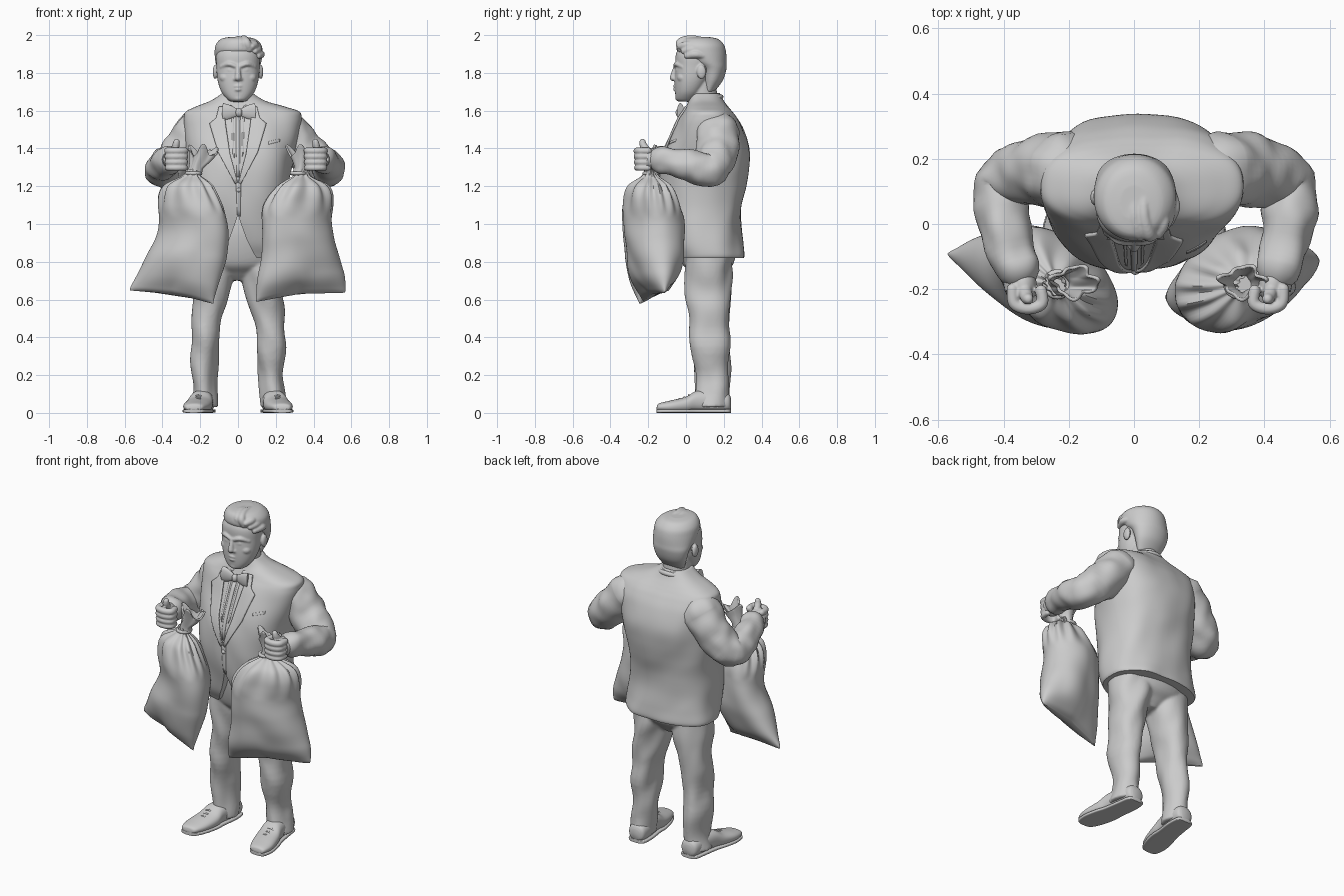
import bpy, bmesh, math
from mathutils import Vector, Matrix, noise
from mathutils.bvhtree import BVHTree

if "Cube" in bpy.data.objects:
    bpy.data.objects.remove(bpy.data.objects["Cube"])
ops = bpy.ops.object

def spline(rows, steps):
    """Catmull-Rom resampling of a list of equal-length tuples."""
    out, last = [], len(rows) - 1
    for i in range(last):
        quad = [rows[max(0, min(last, j))] for j in (i - 1, i, i + 1, i + 2)]
        for t in (k / steps for k in range(steps)):
            out.append([0.5 * (2 * q + (r - p) * t + (2 * p - 5 * q + 4 * r - s) * t * t
                               + (3 * q - p - 3 * r + s) * t ** 3) for p, q, r, s in zip(*quad)])
    return out + [list(rows[-1])]

def skin(name, rings, closed=True, cap=True, solid=0):
    """Bridges rows of points into one mesh; closed rows are rings."""
    bm = bmesh.new()
    vs = [[bm.verts.new(p) for p in r] for r in rings]
    n = len(vs[0])
    for a, b in zip(vs, vs[1:]):
        for i in range(n if closed else n - 1):
            bm.faces.new((a[i], a[(i + 1) % n], b[(i + 1) % n], b[i]))
    if closed and cap:
        bm.faces.new(vs[0])
        bm.faces.new(vs[-1])
    bmesh.ops.recalc_face_normals(bm, faces=bm.faces)
    me = bpy.data.meshes.new(name)
    bm.to_mesh(me)
    bm.free()
    ob = bpy.data.objects.new(name, me)
    bpy.context.collection.objects.link(ob)
    if solid:
        m = ob.modifiers.new('thickness', 'SOLIDIFY')
        m.thickness, m.offset = solid, 0
    return ob

def loft(name, rows, axis='z', n=48, p=2.0, steps=6, warp=None, **kw):
    """rows: (position on axis, centre a, centre b, radius a, radius b)."""
    rings, rs = [], spline(rows, steps)
    for k, (h, ca, cb, ra, rb) in enumerate(rs):
        ring = []
        for ang in (2 * math.pi * i / n for i in range(n)):
            c, s = math.cos(ang), math.sin(ang)
            a = max(ra, .001) * math.copysign(abs(c) ** (2 / p), c)
            b = max(rb, .001) * math.copysign(abs(s) ** (2 / p), s)
            o, d = Vector((ca, cb, h)), Vector((a, b, 0))
            if axis == 'y':
                o, d = o.xzy, d.xzy
            ring.append(warp(o, d, ang, k / (len(rs) - 1)) if warp else o + d)
        rings.append(ring)
    return skin(name, rings, **kw)

def tube(name, pts, n=16, steps=6, fold=0, rounded=True):
    """pts: (x, y, z, radius) along a path, with rounded ends."""
    path = [(Vector(q[:3]), q[3]) for q in spline(pts, steps)]
    t0, t1 = (path[1][0] - path[0][0]).normalized(), (path[-1][0] - path[-2][0]).normalized()
    if rounded:
        ends = [math.radians(x) for x in (85, 65, 45, 22)]
        (a, ra), (b, rb) = path[0], path[-1]
        path = ([(a - t0 * ra * math.sin(e), ra * math.cos(e)) for e in ends] + path
                + [(b + t1 * rb * math.sin(e), rb * math.cos(e)) for e in reversed(ends)])
    tan, u, rings = t0, t0.orthogonal().normalized(), []
    for i, (c, r) in enumerate(path):
        t = (path[min(i + 1, len(path) - 1)][0] - path[max(i - 1, 0)][0]).normalized()
        u = tan.rotation_difference(t) @ u
        tan, w = t, t.cross(u)
        dirs = [u * math.cos(math.tau * j / n) + w * math.sin(math.tau * j / n) for j in range(n)]
        rings.append([c + d * (r + fold * noise.noise((c + d * r) * 13)) for d in dirs])
    return skin(name, rings)

def ball(name, loc, rad):
    """Ellipsoid with its size baked into the mesh."""
    bpy.ops.mesh.primitive_uv_sphere_add(segments=24, ring_count=16, location=loc)
    bpy.context.object.name = name
    bpy.context.object.data.transform(Matrix.Diagonal((*rad, 1)))
    return bpy.context.object

def fuse(name, parts, voxel, smooth=3):
    """Joins overlapping parts and blends them into one sculpted skin."""
    ops.select_all(action='DESELECT')
    for o in parts:
        o.select_set(True)
    bpy.context.view_layer.objects.active = parts[0]
    ops.join()
    parts[0].name = name
    m = parts[0].modifiers.new('blend', 'REMESH')
    m.mode, m.voxel_size, m.use_smooth_shade = 'VOXEL', voxel, True
    m = parts[0].modifiers.new('soften', 'SMOOTH')
    m.factor, m.iterations = .5, smooth

def cloth(amp, f):
    return lambda o, d, ang, t: o + d + d.normalized() * amp * noise.noise(
        Vector(((o + d).x * f, (o + d).y * f, o.z * f * .7 + d.x * f * .5)))

# jacket body, from (z, front y, back y, half width, centre x)
body = [(.82, -.05, .305, .275, 0), (.84, -.06, .308, .28, 0), (.9, -.09, .30, .277, 0), (1, -.118, .29, .268, 0),
        (1.1, -.135, .297, .26, 0), (1.2, -.14, .317, .265, 0), (1.3, -.133, .33, .278, .005), (1.4, -.108, .333, .292, .015),
        (1.5, -.065, .308, .303, .024), (1.56, -.035, .275, .308, .027), (1.595, -.012, .247, .298, .026),
        (1.62, .0, .225, .235, .014), (1.65, .012, .2, .15, 0), (1.69, .02, .175, .088, 0)]
jacket = loft('jacket', [(z, cx, (f + b) / 2, w, (b - f) / 2) for z, f, b, w, cx in body], n=72, p=2.5, warp=cloth(.012, 7))
tree = BVHTree.FromPolygons([v.co.copy() for v in jacket.data.vertices], [p.vertices[:] for p in jacket.data.polygons])

# cutaway opening at the jacket front
half = [(.0, 1.05), (.02, .99), (.045, .92), (.08, .85), (.14, .76)]
cutter = skin('cutaway_cutter', [[(x, y, z) for x, z in half + [(-x, z) for x, z in half[:0:-1]]] for y in (-.4, .03)])
cut = jacket.modifiers.new('cut', 'BOOLEAN')
cut.operation, cut.object = 'DIFFERENCE', cutter
bpy.context.view_layer.objects.active = jacket
ops.modifier_apply(modifier='cut')
bpy.data.objects.remove(cutter)

def patch(name, edge_a, edge_b, lift=.004, cols=8, rows=6):
    """Cloth strip between two (x, z) edges, laid on the jacket front."""
    def dense(e):
        return [Vector(p).lerp(Vector(q), k / rows) for p, q in zip(e, e[1:]) for k in range(rows)] + [Vector(e[-1])]
    def drop(x, z):
        hit = tree.ray_cast(Vector((x, -1, z)), Vector((0, 1, 0)))[0]
        return (x, (hit.y if hit else .02) - lift, z)
    skin(name, [[drop(*p.lerp(q, k / cols)) for k in range(cols + 1)] for p, q in zip(dense(edge_a), dense(edge_b))],
         closed=False, solid=.012)

# lapels, shirt front and small jacket details
for s, side in ((-1, 'left'), (1, 'right')):
    patch(side + '_lapel', [(s * x, z) for x, z in ((.072, 1.62), (.068, 1.55), (.064, 1.52), (.042, 1.37), (.002, 1.22))],
          [(s * x, z) for x, z in ((.1, 1.62), (.115, 1.56), (.15, 1.53), (.105, 1.38), (.014, 1.21))])
    patch(side + '_shirt_pleat', [(s * .024, 1.57), (s * .02, 1.35)], [(s * .034, 1.57), (s * .028, 1.37)], -.002, 2)
patch('shirt_placket', [(-.012, 1.58), (-.008, 1.25)], [(.012, 1.58), (.008, 1.25)], 0, 2)
patch('jacket_front_edge', [(-.012, 1.23), (-.004, 1.05)], [(.016, 1.23), (.012, 1.04)], -.002, 2)
patch('breast_pocket', [(.16, 1.435), (.16, 1.42)], [(.22, 1.45), (.22, 1.435)], -.003, 6)
ball('jacket_button', (.004, -.148, 1.18), (.012, .008, .012))

# trousers
parts = [loft('hips', [(.7, 0, .12, .05, .05), (.74, 0, .118, .14, .09), (.8, 0, .115, .235, .14), (.95, 0, .11, .245, .165),
                       (1.1, 0, .11, .2, .15)])]
leg = [(.03, .185, .145, .07, .088), (.1, .18, .14, .066, .088), (.25, .178, .135, .068, .09), (.45, .165, .125, .08, .108),
       (.6, .147, .12, .098, .115), (.75, .132, .118, .112, .12), (.95, .12, .12, .12, .12)]
for s in (-1, 1):
    parts.append(loft('leg', [(z, s * x, y, a, b) for z, x, y, a, b in leg], warp=cloth(.02, 9)))
fuse('trousers', parts, .009)

# shoes with soles and laces
shoe = [(-.155, .235, .024, .02, .008), (-.143, .232, .03, .048, .02), (-.08, .222, .034, .068, .032), (0, .205, .043, .07, .043),
        (.06, .195, .06, .062, .058), (.15, .182, .06, .06, .06), (.22, .178, .055, .052, .05), (.238, .177, .05, .03, .03)]
for s, side in ((-1, 'left'), (1, 'right')):
    loft(side + '_shoe', [(y, s * x, z, a, b) for y, x, z, a, b in shoe], 'y', 32, 2.3)
    loft(side + '_sole', [(y, s * x, .01, a + .003, .01) for y, x, z, a, b in shoe], 'y', 32, 5)
    for y, z in ((-.035, .075), (-.01, .083), (.015, .094)):
        tube(side + '_lace', [(s * .21 + x, y, z - abs(x) * .4, .005) for x in (-.028, 0, .028)], 8)

# sleeves, cuffs and fists: side sign, sleeve path, fist x
arms = {'right': (1, [(.262, .165, 1.48, .118), (.355, .165, 1.385, .108), (.465, .125, 1.287, .093),
                      (.478, .02, 1.31, .083), (.445, -.135, 1.342, .068)], .41),
        'left': (-1, [(-.222, .165, 1.48, .118), (-.3, .165, 1.385, .106), (-.392, .125, 1.285, .093),
                      (-.4, .02, 1.31, .083), (-.36, -.135, 1.342, .068)], -.325)}
for side, (s, path, hx) in arms.items():
    tube(side + '_sleeve', path, 40, 8, .014)
    wx = path[-1][0]
    tube(side + '_cuff', [(wx, -.12, 1.335, .052), (wx - s * .012, -.2, 1.343, .049)], 24, rounded=False)
    def at(x, y, z, r):
        return (hx + s * x, -.2 + y, 1.345 + z, r)
    parts = [ball('palm', at(.015, .01, 0, 0)[:3], (.042, .055, .058)),
             tube('wrist', [at(.02, .02, 0, .045), at(.035, .09, -.005, .045)])]
    for k in range(4):
        hook = ((.048, 0), (.042, -.045), (0, -.06), (-.042, -.045), (-.04, -.005))
        parts.append(tube('finger', [at(x, y, .042 - .03 * k, .0185 - .001 * k) for x, y in hook], 12))
    parts.append(tube('thumb', [at(.012, .0, .035, .022), at(.004, -.025, .07, .02), at(.0, -.03, .09, .017)], 12))
    fuse(side + '_hand', parts, .0045, 4)

# cloth sacks: rows of (z, left x, right x, half thickness), yaw, bottom slant, neck x
sacks = {'left': ([(1.29, -.27, -.205, .03), (1.255, -.29, -.2, .042), (1.2, -.385, -.14, .105), (1.1, -.418, -.08, .142),
                   (1, -.425, -.06, .152), (.9, -.45, -.06, .152), (.8, -.49, -.075, .14), (.7, -.54, -.1, .105),
                   (.635, -.57, -.125, .05), (.613, -.572, -.13, .014)], -19, -.16, -.21),
         'right': ([(1.29, .32, .385, .03), (1.255, .295, .39, .042), (1.2, .205, .475, .105), (1.1, .14, .505, .142),
                    (1, .13, .505, .152), (.9, .12, .51, .152), (.8, .11, .53, .14), (.7, .098, .555, .105),
                    (.635, .09, .57, .05), (.613, .09, .57, .014)], 13, .1, .345)}
for side, (rows, yaw, slant, nx) in sacks.items():
    def sag(o, d, ang, t):
        pleat, low = max(0, min(1, (o.z - 1.04) / .17)), max(0, min(1, (1 - o.z) / .35))
        d = d * (1 + .1 * pleat * math.cos(11 * ang + 1.5 * math.sin(2 * ang)))
        dip = .018 * low * (1 - min(1, abs(d.x) / .22))
        fold = .022 * noise.noise(Vector((d.x * 6, d.y * 6, o.z * 5 + nx)))
        return o + d + d.normalized() * fold + Vector((0, d.x * math.tan(math.radians(yaw)), d.x * slant * low + dip))
    loft(side + '_sack', [(z, (a + b) / 2, -.168 - .06 * max(0, z - 1), (b - a) / 2, t) for z, a, b, t in rows],
         n=88, steps=8, warp=sag)
    bpy.ops.mesh.primitive_torus_add(location=(nx - .025, -.185, 1.268), major_radius=.036, minor_radius=.01)
    bpy.context.object.name = side + '_sack_tie'
    def ruffle(o, d, ang, t):
        wave = math.cos(4 * ang + .7) + .6 * math.sin(7 * ang)
        return o + d * (1 + .16 * t * wave) + Vector((0, 0, .022 * t * math.sin(3 * ang) + .012 * t * wave))
    lean = .03 if side == 'left' else -.01
    loft(side + '_sack_tuft', [(1.26, nx - .02, -.185, .034, .032), (1.3, nx - .01, -.183, .032, .03),
                               (1.345, nx + lean * .5, -.18, .05, .036), (1.385, nx + lean, -.178, .066, .045)],
         n=64, warp=ruffle, cap=False, solid=.01)

# head: skull, jaw, neck and facial features blended together
parts = [ball('skull', (0, .08, 1.87), (.115, .125, .115)), ball('chin', (0, -.035, 1.668), (.032, .022, .02)),
         loft('face', [(1.648, 0, -.005, .035, .03), (1.66, 0, 0, .056, .052), (1.7, 0, .015, .088, .073), (1.76, 0, .03, .108, .09),
                       (1.83, 0, .04, .114, .096), (1.9, 0, .05, .113, .103), (1.96, 0, .06, .075, .08)], p=2.2),
         tube('neck', [(0, .1, 1.58, .078), (0, .08, 1.74, .078)], 32),
         tube('nose', [(0, -.054, 1.835, .011), (0, -.064, 1.80, .014), (0, -.069, 1.774, .0175)])]
for s in (-1, 1):
    parts += [tube('brow', [(s * .014, -.056, 1.836, .011), (s * .05, -.05, 1.847, .012), (s * .088, -.018, 1.832, .01)]),
              tube('eyelid', [(s * .024, -.05, 1.81, .006), (s * .045, -.045, 1.815, .0085), (s * .068, -.033, 1.809, .006)]),
              ball('nostril', (s * .016, -.057, 1.767), (.011, .013, .01)),
              ball('cheek', (s * .064, -.015, 1.775), (.034, .032, .028)),
              ball('ear', (s * .12, .082, 1.805), (.014, .025, .038))]
for z, r, w in ((1.73, .0075, .034), (1.712, .0085, .026)):
    parts.append(tube('lip', [(-w, -.047, z - .002, r * .7), (0, -.06, z, r), (w, -.047, z - .002, r * .7)]))
fuse('head', parts, .005, 3)

# hair: cap plus locks swept back from a parting
parts = [loft('hair_cap', [(1.7, 0, .12, .07, .03), (1.76, 0, .14, .096, .055), (1.82, 0, .142, .112, .072), (1.86, .002, .115, .122, .1),
                           (1.91, .003, .084, .127, .128), (1.95, .003, .075, .12, .125), (1.98, 0, .068, .09, .1),
                           (1.99, 0, .065, .045, .055)])]
for k in range(5):
    x = .045 - .03 * k
    parts.append(tube('lock', [(x + .015, -.03 + .003 * k * k, 1.925 - .002 * k * k, .016), (x, -.03 + .003 * k * k, 1.962 - .003 * k * k, .022),
                               (x - .015, .03, 1.982 - .004 * k * k, .018), (x - .012, .11, 1.972 - .003 * k * k, .012)]))
for k in range(3):
    x, z = .075 + .016 * k, 1.94 - .025 * k
    parts.append(tube('side_lock', [(x, -.03 + .018 * k, z, .016), (x + .014, .01 + .02 * k, z + .008, .021), (x + .012, .09, z, .014)]))
fuse('hair', parts, .005, 3)

# shirt collar, jacket collar and bow tie
for r, z0, name, w in ((.08, 1.655, 'shirt_collar', .01), (.092, 1.643, 'jacket_collar', .014)):
    arc = [math.radians(a) for a in range(-65, 246, 31)]
    tube(name, [(r * math.cos(a), .092 + r * math.sin(a), z0 + .03 * math.sin(a), w) for a in arc], 16)
for s, side in ((-1, 'left'), (1, 'right')):
    bow = tube('bow_tie_' + side, [(.005 + s * .008, -.033, 1.59, .018), (.005 + s * .045, -.033, 1.592, .036),
                                   (.005 + s * .082, -.028, 1.592, .048)], 24, rounded=False)
    for v in bow.data.vertices:
        v.co.y = -.03 + (v.co.y + .03) * .4
ball('bow_tie_knot', (.005, -.035, 1.59), (.018, .02, .024))

# smooth shading everywhere, keeping hard edges
ops.select_all(action='SELECT')
ops.shade_smooth_by_angle(angle=math.radians(50))
